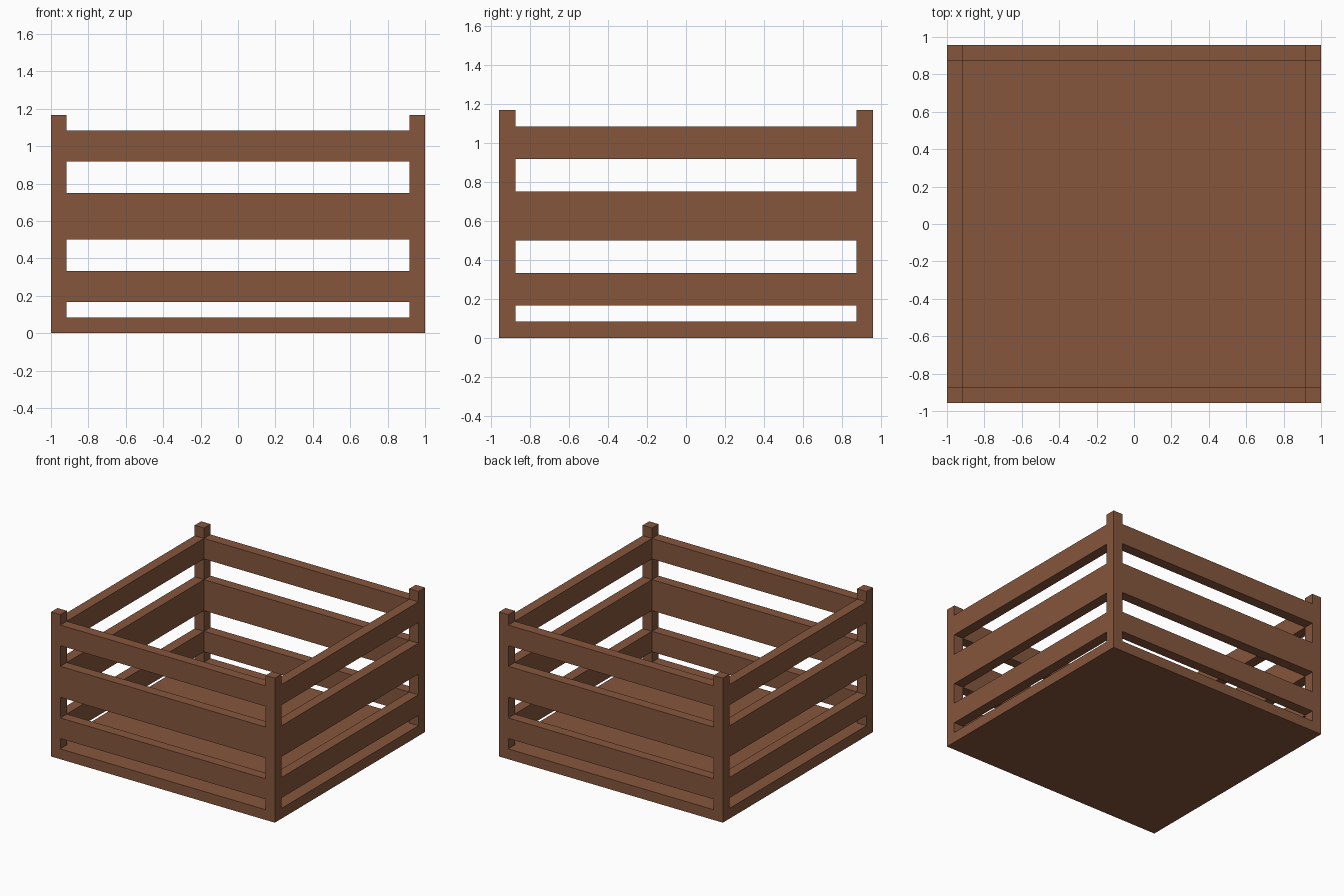
import bpy

cube = bpy.data.objects.get("Cube")
if cube:
    bpy.data.objects.remove(cube, do_unlink=True)

# Overall dimensions
HX, HY, H = 1.0, 0.958, 1.167   # half width, half depth, post height
T = 0.083                       # board and post thickness


def srgb(r, g, b):
    lin = [((c / 255 + 0.055) / 1.055) ** 2.4 for c in (r, g, b)]
    return (*lin, 1.0)


wood = bpy.data.materials.new("brown_wood")
wood.use_nodes = True
wood.diffuse_color = srgb(134, 86, 61)
bsdf = wood.node_tree.nodes["Principled BSDF"]
bsdf.inputs["Base Color"].default_value = wood.diffuse_color
bsdf.inputs["Roughness"].default_value = 0.9


def box(name, lo, hi):
    """Box spanning two opposite corners."""
    bpy.ops.mesh.primitive_cube_add(size=1)
    ob = bpy.context.object
    ob.name = ob.data.name = name
    for v in ob.data.vertices:
        v.co = [hi[i] if v.co[i] > 0 else lo[i] for i in range(3)]
    ob.data.materials.append(wood)
    return ob


# Floor, fitted between the corner posts' outer faces
box("floor", (-HX, -HY, 0), (HX, HY, T))

# Corner posts standing on the floor
for sx, side in ((-1, "right"), (1, "left")):
    for sy, end in ((-1, "front"), (1, "back")):
        x, y = sx * (HX - T / 2), sy * (HY - T / 2)
        box(f"{end}_{side}_post", (x - T / 2, y - T / 2, T), (x + T / 2, y + T / 2, H))

# Three horizontal slats on each side, flush with the posts
for level, z0, z1 in (("lower", 0.167, 0.333), ("middle", 0.5, 0.75), ("upper", 0.917, 1.083)):
    for s, end, side in ((-1, "front", "right"), (1, "back", "left")):
        y, x = s * (HY - T / 2), s * (HX - T / 2)
        box(f"{level}_{end}_slat", (-HX + T, y - T / 2, z0), (HX - T, y + T / 2, z1))
        box(f"{level}_{side}_slat", (x - T / 2, -HY + T, z0), (x + T / 2, HY - T, z1))
